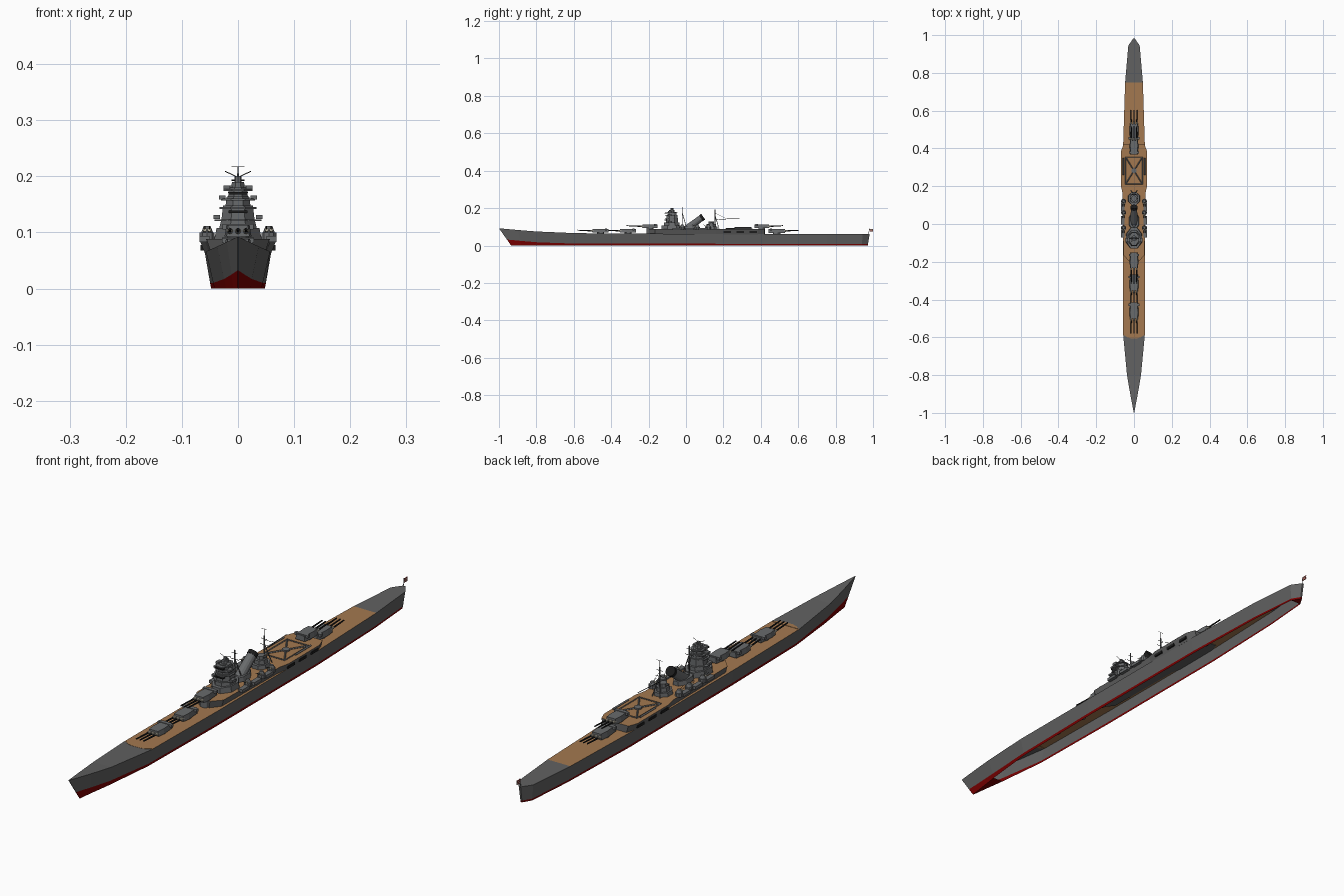
import bpy
import bmesh
from math import cos, sin, pi
from mathutils import Vector

old_cube = bpy.data.objects.get("Cube")
if old_cube:
    bpy.data.objects.remove(old_cube, do_unlink=True)


def make_material(name, red, green, blue):
    material = bpy.data.materials.new(name)
    material.use_nodes = True
    colour = (red, green, blue, 1)
    material.diffuse_color = colour
    material.node_tree.nodes["Principled BSDF"].inputs["Base Color"].default_value = colour
    return material


hull_grey = make_material("hull grey", .12, .12, .12)
wood = make_material("deck wood", .37, .19, .08)
bottom_red = make_material("bottom red", .2, 0, 0)
steel = make_material("steel grey", .14, .145, .15)
black = make_material("soot black", .012, .012, .012)
canvas = make_material("canvas cream", .48, .45, .36)
flag_red = make_material("flag red", .3, .03, .03)


def finish(name, mesh_data, *materials, fix_normals=True):
    if fix_normals:
        bmesh.ops.recalc_face_normals(mesh_data, faces=mesh_data.faces)
    mesh = bpy.data.meshes.new(name)
    mesh_data.to_mesh(mesh)
    mesh_data.free()
    for material in materials:
        mesh.materials.append(material)
    part = bpy.data.objects.new(name, mesh)
    bpy.context.collection.objects.link(part)
    return part


def prism(name, outline, low, high, material, base=1, top=1, top_material=None):
    """Extrude an outline upward, scaling its width at the base and the top."""
    bm = bmesh.new()
    lower = [bm.verts.new((x * base, y, low)) for x, y in outline]
    upper = [bm.verts.new((x * top, y, high)) for x, y in outline]
    bm.faces.new(lower)
    roof = bm.faces.new(upper)
    count = len(outline)
    for i in range(count):
        j = (i + 1) % count
        bm.faces.new((lower[i], lower[j], upper[j], upper[i]))
    if top_material:
        roof.material_index = 1
        return finish(name, bm, material, top_material)
    return finish(name, bm, material)


def mirrored(half):
    return half + [(-x, y) for x, y in reversed(half)]


def oval(y, wide, long, sides=8):
    angles = [2 * pi * (i + .5) / sides for i in range(sides)]
    return [(wide * cos(a), y + long * sin(a)) for a in angles]


def box(name, x, y, wide, long, low, high, material):
    outline = [(x + i * wide, y + j * long) for i, j in ((-1, -1), (1, -1), (1, 1), (-1, 1))]
    return prism(name, outline, low, high, material)


def rod(name, start, end, radius, material, sides=6, tip=1):
    start, end = Vector(start), Vector(end)
    bm = bmesh.new()
    bmesh.ops.create_cone(bm, cap_ends=True, segments=sides, radius1=radius,
                          radius2=radius * tip, depth=(end - start).length)
    turn = (end - start).to_track_quat("Z", "Y").to_matrix().to_4x4()
    bmesh.ops.transform(bm, matrix=turn, verts=bm.verts)
    bmesh.ops.translate(bm, vec=(start + end) / 2, verts=bm.verts)
    return finish(name, bm, material)


# Hull: deck y, keel y, deck half width, keel half width, deck height, red height
stations = [
    (-1, -.935, .001, .001, .092, .032),
    (-.9, -.88, .02, .008, .083, .025),
    (-.8, -.79, .037, .021, .075, .017),
    (-.59, -.59, .057, .042, .066, .01),
    (-.2, -.2, .059, .048, .063, .01),
    (.4, .4, .058, .048, .062, .009),
    (.75, .75, .047, .037, .062, .008),
    (.945, .94, .03, .022, .062, .007),
    (.982, .972, .004, .003, .062, .007),
]
bm = bmesh.new()
rings = []
for deck_y, keel_y, deck_w, keel_w, deck_z, red_z in stations:
    mix = red_z / deck_z
    line_y = keel_y + (deck_y - keel_y) * mix
    line_w = keel_w + (deck_w - keel_w) * mix
    half = [(deck_w, deck_y, deck_z), (line_w, line_y, red_z), (keel_w, keel_y, 0)]
    points = half + [(-x, y, z) for x, y, z in reversed(half)]
    rings.append([bm.verts.new(p) for p in points])
last = len(rings) - 2
for i in range(last + 1):
    for k in range(6):
        closed_bottom = i < 2 or i == last
        if k == 2 and not closed_bottom:
            continue
        j = (k + 1) % 6
        face = bm.faces.new((rings[i][k], rings[i][j], rings[i + 1][j], rings[i + 1][k]))
        if k in (1, 2, 3):
            face.material_index = 1
        elif k == 5 and 3 <= i <= 5:
            face.material_index = 2
for ring in (rings[0], rings[-1]):
    bm.faces.new((ring[0], ring[1], ring[4], ring[5]))
    bm.faces.new(ring[1:5]).material_index = 1
finish("hull", bm, hull_grey, bottom_red, wood)
prism("fore_deck_edge", mirrored([(.018, -.605), (.038, -.599), (.055, -.585)]),
      .065, .0672, wood)

# Raised midship deck with flared sides and overhanging aft sponsons
prism("upper_deck", mirrored([(.024, -.2), (.056, -.165), (.06, .16), (.069, .2),
                              (.069, .385), (.056, .42)]),
      .06, .088, hull_grey, base=.84, top_material=wood)
for side in (-1, 1):
    for y in (.22, .29, .36):
        box("sponson_locker", side * .061, y, .006, .02, .068, .078, black)
    for y in (-.05, .02, .09):
        box("side_gallery", side * .06, y, .009, .022, .083, .094, steel)


# Main turrets with three barrels each
def turret(label, y, facing, floor, wide, long, tall, reach):
    prism(label + "_barbette", oval(y, wide * .8, wide * .8, 12), .055, floor + .008, steel)
    front, back = y + facing * long, y - facing * long
    outline = mirrored([(wide * .85, front), (wide, y + facing * long * .3), (wide * .8, back)])
    prism(label + "_house", outline, floor + .006, floor + tall, steel, top=.86)
    box(label + "_rangefinder", 0, y - facing * long * .7, wide * 1.15, .006,
        floor + tall * .7, floor + tall + .002, steel)
    level = floor + tall * .58
    for x in (-.6, 0, .6):
        x *= wide
        neck = front + facing * .012
        rod(label + "_blast_bag", (x, front - facing * .006, level), (x, neck, level + .001),
            .0058, canvas, 8, .75)
        rod(label + "_barrel", (x, front, level), (x, front + facing * reach, level + .004),
            .0034, black, 8, .7)


turret("bow_turret", -.457, -1, .064, .025, .042, .024, .08)
turret("second_turret", -.31, -1, .063, .025, .042, .026, .08)
turret("raised_turret", -.192, -1, .087, .024, .04, .026, .085)
turret("stern_turret", .485, 1, .062, .025, .044, .027, .075)
turret("raised_stern_turret", .405, 1, .087, .024, .038, .026, .075)

# Bridge tower built from stacked tiers: half width, half length, base, top
tiers = [(.046, .06, .087, .108), (.036, .045, .108, .122), (.032, .036, .122, .148),
         (.024, .032, .148, .164), (.019, .026, .164, .18), (.013, .016, .18, .19)]
for wide, long, low, high in tiers:
    prism("bridge_tier", oval(-.075, wide, long), low, high, steel, top=.9)
for wide, level in ((.045, .12), (.036, .142), (.033, .157), (.028, .174)):
    prism("bridge_platform", oval(-.078, wide, .036), level, level + .003, steel)
for side in (-1, 1):
    for x, level in ((.038, .124), (.028, .159), (.02, .177)):
        box("bridge_wing", side * x, -.085, .006, .01, level, level + .007, steel)
for level in (.135, .168):
    box("bridge_windows", 0, -.108, .017, .006, level, level + .004, black)
rod("bridge_rangefinder", (-.024, -.08, .18), (.024, -.08, .18), .004, steel, 8)
rod("director", (0, -.075, .188), (0, -.075, .2), .007, steel, 10)
for side in (-1, 1):
    rod("bridge_antenna", (0, -.075, .198), (side * .023, -.075, .209), .0008, black, 4)

# Raked funnel with a dark cap
rod("funnel", (0, .005, .09), (0, .082, .147), .019, steel, 14, .9)
rod("funnel_cap", (0, .08, .1455), (0, .092, .154), .0185, black, 14)
prism("funnel_house", oval(.015, .03, .05), .087, .104, steel, top=.85)


# Tripod masts
def tripod(label, y, top, lean):
    rod(label + "_pole", (0, y, .088), (0, y, top), .0022, steel)
    for side in (-1, 1):
        rod(label + "_leg", (side * .016, y + lean, .088), (0, y, top - .03), .0018, steel)
    for drop, reach in ((.012, .012), (.034, .018)):
        rod(label + "_yard", (-reach, y, top - drop), (reach, y, top - drop), .001, black, 4)


tripod("fore_mast", -.02, .205, .025)
tripod("aft_mast", .155, .192, .022)
rod("aft_topmast", (0, .155, .19), (0, .155, .217), .0005, black, 4)
rod("aft_top_yard", (-.012, .155, .217), (.012, .155, .217), .0007, black, 4)
rod("boom", (0, .155, .138), (0, .285, .146), .0013, black, 4)
rod("boom_stay", (0, .155, .175), (0, .22, .142), .0006, black, 4)

# Aft control house
for wide, low, high in ((.034, .087, .102), (.024, .102, .116), (.015, .116, .128)):
    prism("aft_house", oval(.135, wide, wide * 1.1), low, high, steel, top=.9)
rod("aft_rangefinder", (-.022, .135, .124), (.022, .135, .124), .003, steel, 8)

# Anti-aircraft mounts along both sides
for side in (-1, 1):
    for y in (-.02, .06, .12):
        x = side * .055
        prism("gun_tub", [(px + x, py) for px, py in oval(y, .014, .014, 10)],
              .086, .1, steel)
        rod("gun_shield", (x, y, .1), (x, y, .111), .011, steel, 10, .6)
        for shift in (-.004, .004):
            gun_x = x + shift
            rod("gun_cover", (gun_x, y - .008, .103), (gun_x, y - .015, .105), .0035, canvas, 6)
            rod("light_gun", (gun_x, y - .012, .105), (gun_x, y - .028, .111), .001, black, 4)

# Aircraft handling rails on the aft deck
for side in (-1, 1):
    rod("diagonal_rail", (-side * .042, .215, .09), (side * .042, .35, .09), .003, steel, 4)
    rod("side_rail", (side * .045, .21, .09), (side * .045, .355, .09), .0022, steel, 4)
    rod("catapult", (side * .056, .26, .096), (side * .056, .35, .096), .004, steel, 4)
for y in (.212, .353):
    rod("cross_rail", (-.045, y, .09), (.045, y, .09), .0022, steel, 4)
prism("turntable", oval(.283, .014, .014, 12), .087, .0935, steel)

# Stern flagstaff and flag
rod("flagstaff", (0, .976, .06), (0, .98, .091), .001, steel, 5)
box("flag", 0, .99, .0008, .01, .074, .089, canvas)
for level in (.0745, .0805, .0865):
    box("flag_stripe", 0, .99, .0013, .0098, level, level + .003, flag_red)
